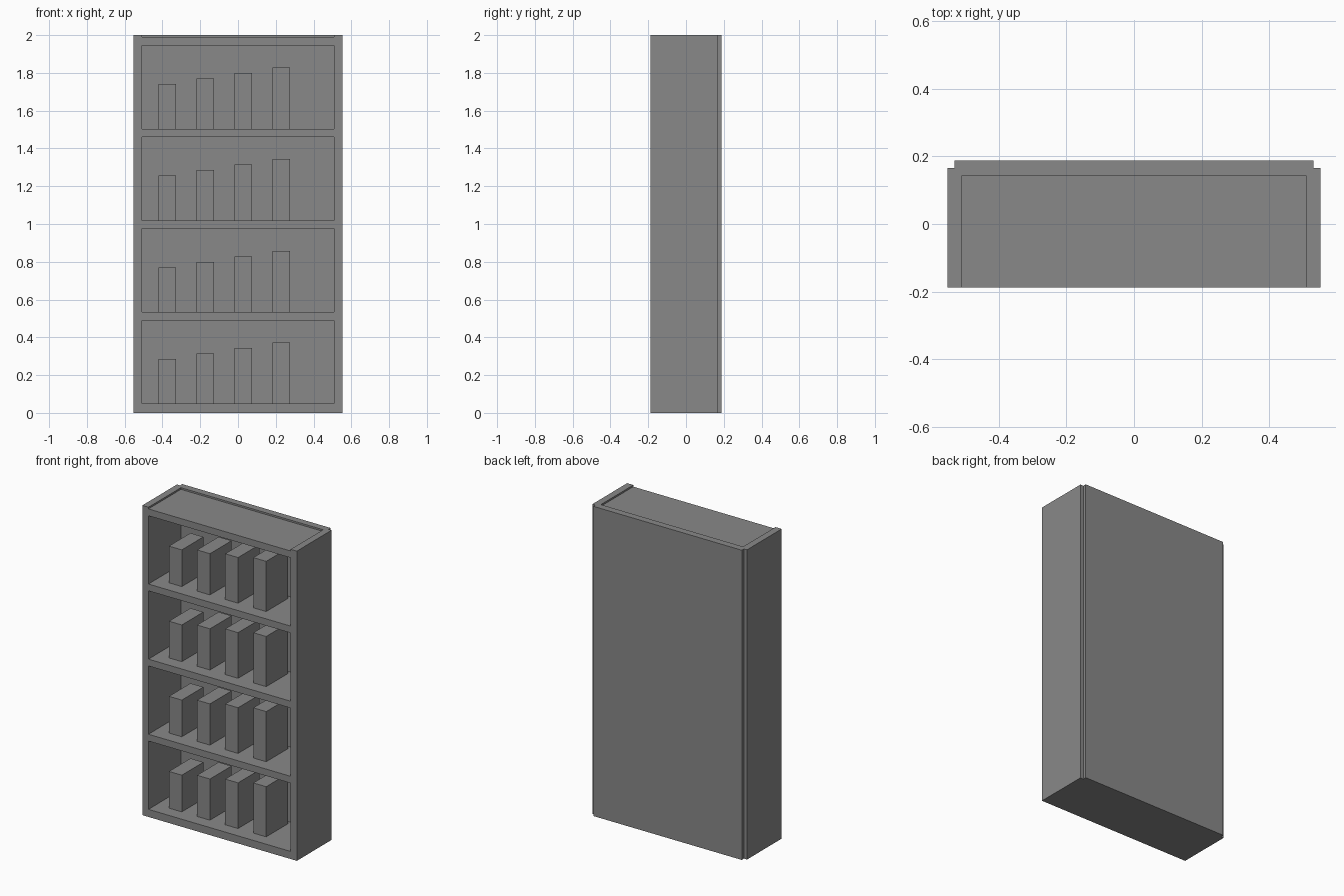
import bpy

# Remove the default cube
cube = bpy.data.objects.get("Cube")
if cube:
    bpy.data.objects.remove(cube, do_unlink=True)

# Single grey finish
grey = bpy.data.materials.new("plain_grey")
grey.use_nodes = True
colour = (0.25, 0.25, 0.25, 1)
grey.diffuse_color = colour
grey.node_tree.nodes["Principled BSDF"].inputs["Base Color"].default_value = colour


def box(name, x, y, z):
    """Add a box from its (min, max) extent on each axis."""
    bpy.ops.mesh.primitive_cube_add(size=1)
    ob = bpy.context.object
    ob.name = name
    spans = (x, y, z)
    ob.location = [(lo + hi) / 2 for lo, hi in spans]
    ob.scale = [hi - lo for lo, hi in spans]
    bpy.ops.object.transform_apply(location=True, rotation=False, scale=True)
    ob.data.materials.append(grey)
    return ob


HALF_W, INNER_W = 0.552, 0.508
FRONT, SIDE_BACK, BACK = -0.188, 0.166, 0.188
SHELF_BACK = 0.143
BASE = 0.005
SHELF_T, SHELF_STEP = 0.044, 0.485

# Side panels and the back panel
box("left_side", (INNER_W, HALF_W), (FRONT, SIDE_BACK), (BASE, 2))
box("right_side", (-HALF_W, -INNER_W), (FRONT, SIDE_BACK), (BASE, 2))
box("back_panel", (-0.53, 0.53), (SHELF_BACK, BACK), (0, 2))

# Thin plate closing the underside
box("base_plate", (-HALF_W, HALF_W), (FRONT, SIDE_BACK), (0, BASE))

# Shelves, from the floor board to the top board, with books on all but the top
for level in range(5):
    z = BASE + level * SHELF_STEP
    top = z + SHELF_T
    box(f"shelf_{level + 1}", (-INNER_W, INNER_W), (FRONT, SHELF_BACK), (z, top))
    if level == 4:
        break
    for i in range(4):
        x = -0.42 + i * 0.201
        height = 0.237 + i * 0.029
        box(f"book_{level + 1}_{i + 1}", (x, x + 0.092), (-0.105, 0.115),
            (top, top + height))
